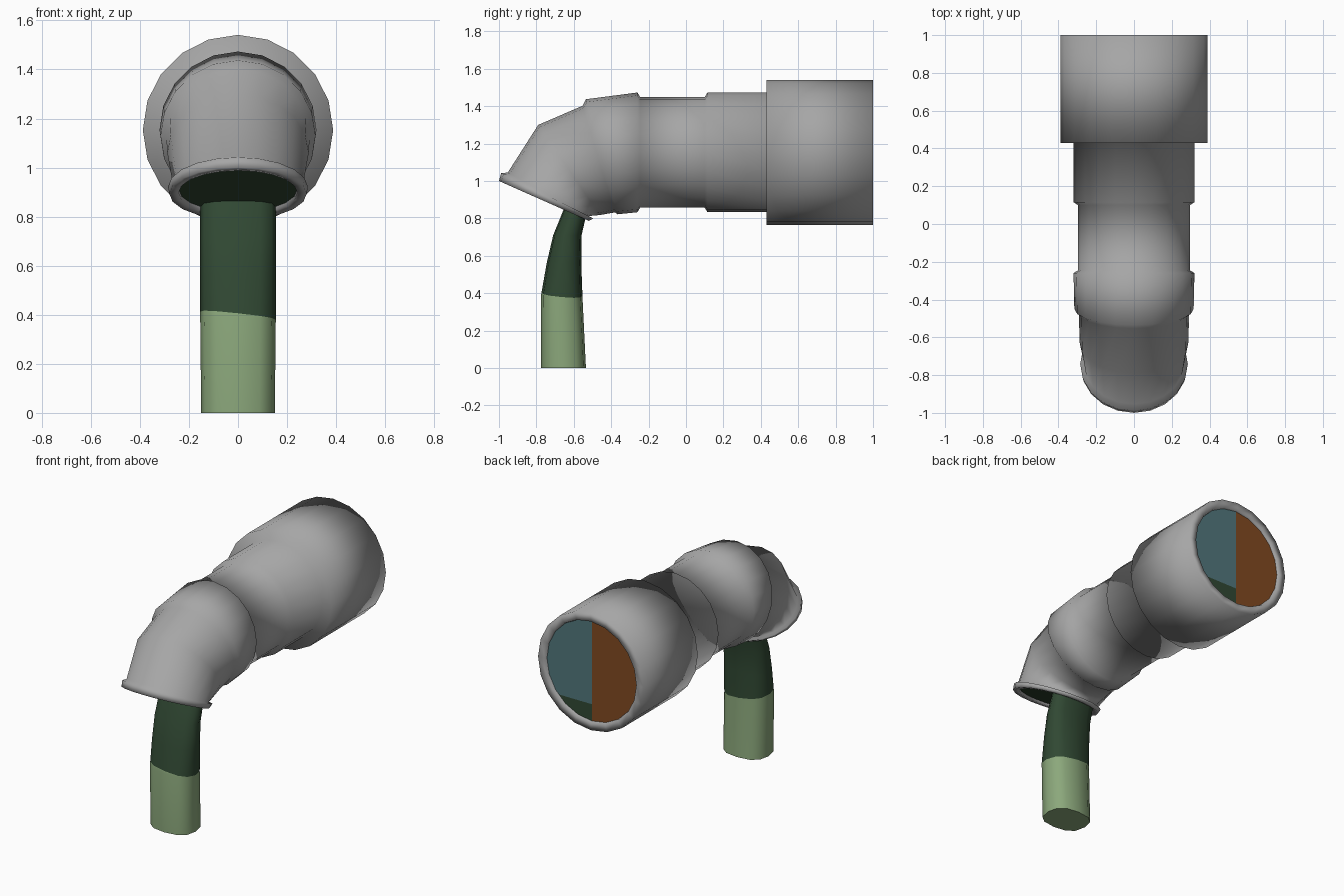
import bpy, bmesh, math
from mathutils import Vector

if "Cube" in bpy.data.objects:
    bpy.data.objects.remove(bpy.data.objects["Cube"])


def material(name, rgb):
    m = bpy.data.materials.new(name)
    m.diffuse_color = (*rgb, 1)
    m.use_nodes = True
    m.node_tree.nodes["Principled BSDF"].inputs["Base Color"].default_value = m.diffuse_color
    return m


GRAY = material("pipe_gray", (0.38, 0.38, 0.38))
DARK = material("dark_green", (0.03, 0.065, 0.033))
LIGHT = material("light_green", (0.26, 0.39, 0.20))
TEAL = material("teal", (0.085, 0.185, 0.205))
ORANGE = material("rust_orange", (0.22, 0.068, 0.015))


def ring(bm, first, last, half_width, sides, power=2.0):
    """Cross-section spanning two (y, z) points of the side view."""
    a, b = Vector((0, *first)), Vector((0, *last))
    mid, half = (a + b) / 2, (a - b) / 2
    verts = []
    for i in range(sides):
        t = 2 * math.pi * i / sides
        c, s = (math.copysign(abs(v) ** (2 / power), v)
                for v in (math.cos(t), math.sin(t)))
        verts.append(bm.verts.new(mid + half * s + Vector((half_width * c, 0, 0))))
    return verts


def loft(bm, rings):
    for r0, r1 in zip(rings, rings[1:]):
        n = len(r0)
        for i in range(n):
            j = (i + 1) % n
            bm.faces.new((r0[i], r0[j], r1[j], r1[i]))


def finish(bm, name, mats, smooth=True):
    bmesh.ops.recalc_face_normals(bm, faces=bm.faces[:])
    me = bpy.data.meshes.new(name)
    for f in bm.faces:
        f.smooth = smooth
    bm.to_mesh(me)
    bm.free()
    for m in mats:
        me.materials.append(m)
    ob = bpy.data.objects.new(name, me)
    bpy.context.collection.objects.link(ob)
    return ob


ZC, SIDES = 1.153, 20


def straight(y, r):
    return ((y, ZC + r), (y, ZC - r), r)


# Pipe: collar, stepped sleeves, slanted ring, elbow and flared lip
sections = [
    straight(0.985, 0.33), straight(1.0, 0.335),
    straight(1.0, 0.388), straight(0.43, 0.388),
    straight(0.43, 0.32), straight(0.115, 0.32),
    straight(0.10, 0.296), straight(-0.245, 0.296),
    straight(-0.26, 0.32),
    ((-0.535, 1.437), (-0.365, 0.822), 0.316),
    ((-0.553, 1.402), (-0.38, 0.832), 0.292),
    ((-0.79, 1.30), (-0.46, 0.818), 0.288),
    ((-0.953, 1.045), (-0.525, 0.812), 0.265),
    ((-0.988, 1.042), (-0.495, 0.80), 0.285),
    ((-1.0, 1.0), (-0.52, 0.787), 0.28),
    ((-0.965, 0.988), (-0.55, 0.806), 0.242),
    ((-0.955, 1.01), (-0.54, 0.828), 0.240),
]
bm = bmesh.new()
loft(bm, [ring(bm, *s, SIDES) for s in sections])
finish(bm, "pipe", [GRAY])

# Dark surface filling the mouth
bm = bmesh.new()
bm.faces.new(ring(bm, (-0.958, 1.001), (-0.543, 0.819), 0.241, SIDES))
mouth = finish(bm, "mouth_filling", [DARK], smooth=False)
for p in mouth.data.polygons:
    if p.normal.z > 0:
        p.flip()

# Back disc cut into an orange half, a teal half and a dark green wedge
WEDGE_Z = ZC - 0.22
bm = bmesh.new()
bm.faces.new(ring(bm, *straight(0.988, 0.332), SIDES))
for co, no in (((0, 0, 0), (1, 0, 0)), ((0, 0, WEDGE_Z), (0, 0, 1))):
    bmesh.ops.bisect_plane(bm, geom=bm.verts[:] + bm.edges[:] + bm.faces[:],
                           plane_co=co, plane_no=no)
for f in bm.faces:
    c = f.calc_center_median()
    f.material_index = 0 if c.x < 0 else (2 if c.z < WEDGE_Z else 1)
disc = finish(bm, "back_disc", [ORANGE, TEAL, DARK], smooth=False)
for p in disc.data.polygons:
    if p.normal.y < 0:
        p.flip()

# Falling stream, dark above a slanted line and light below
stream = [
    ((-0.775, 0.0), (-0.535, 0.0), 0.15),
    ((-0.775, 0.39), (-0.553, 0.37), 0.154),
    ((-0.745, 0.56), (-0.56, 0.56), 0.154),
    ((-0.71, 0.71), (-0.558, 0.71), 0.154),
    ((-0.645, 0.87), (-0.53, 0.835), 0.154),
]
bm = bmesh.new()
rings = [ring(bm, *s, 12, 2.6) for s in stream]
loft(bm, rings)
bm.faces.new(rings[0])
co, no = Vector((0, -0.66, 0.396)), Vector((0.11, 0.09, 1))
bmesh.ops.bisect_plane(bm, geom=bm.verts[:] + bm.edges[:] + bm.faces[:],
                       plane_co=co, plane_no=no)
for f in bm.faces:
    f.material_index = 0 if (f.calc_center_median() - co).dot(no) > 0 else 1
ob = finish(bm, "stream", [DARK, LIGHT])
bpy.context.view_layer.objects.active = ob
ob.select_set(True)
bpy.ops.object.shade_smooth_by_angle(angle=math.radians(60))
